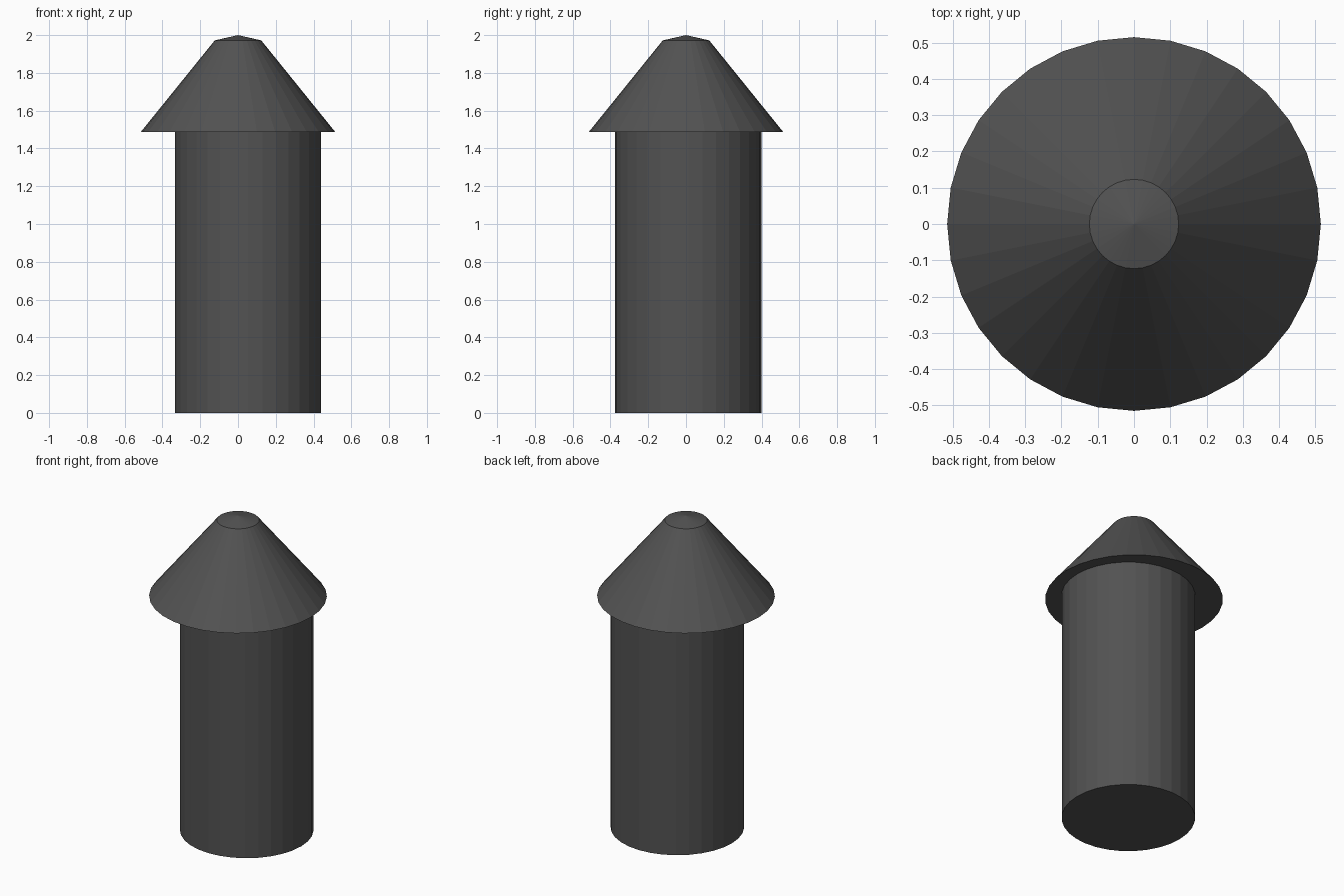
import bpy
import bmesh
from math import cos, sin, tau

if "Cube" in bpy.data.objects:
    bpy.data.objects.remove(bpy.data.objects["Cube"])

SIDES = 32

# Dark grey finish shared by all parts
dark = bpy.data.materials.new("dark_grey")
dark.diffuse_color = (0.085, 0.085, 0.085, 1)
dark.use_nodes = True
dark.node_tree.nodes["Principled BSDF"].inputs["Base Color"].default_value = dark.diffuse_color


def lathe(name, profile, location=(0, 0, 0)):
    """Closed flat-shaded solid from (radius, z) points; radius 0 makes a tip."""
    bm = bmesh.new()
    rings = []
    for r, z in profile:
        n = SIDES if r > 0 else 1
        rings.append([bm.verts.new((r * cos(tau * i / SIDES), r * sin(tau * i / SIDES), z))
                      for i in range(n)])
    for low, high in zip(rings, rings[1:]):
        for i in range(SIDES):
            j = (i + 1) % SIDES
            if len(high) == 1:
                bm.faces.new((low[i], low[j], high[0]))
            else:
                bm.faces.new((low[i], low[j], high[j], high[i]))
    bm.faces.new(rings[0][::-1])
    if len(rings[-1]) > 1:
        bm.faces.new(rings[-1])
    mesh = bpy.data.meshes.new(name)
    bm.to_mesh(mesh)
    bm.free()
    mesh.materials.append(dark)
    obj = bpy.data.objects.new(name, mesh)
    obj.location = location
    bpy.context.collection.objects.link(obj)
    return obj


# Shaft, slightly off-centre under the cap
lathe("shaft", [(0.387, 0), (0.387, 1.487)], (0.053, 0.012, 0))

# Conical cap with a shallow blunt tip
lathe("conical_cap", [(0.515, 1.487), (0.123, 1.972), (0, 2.0)])
